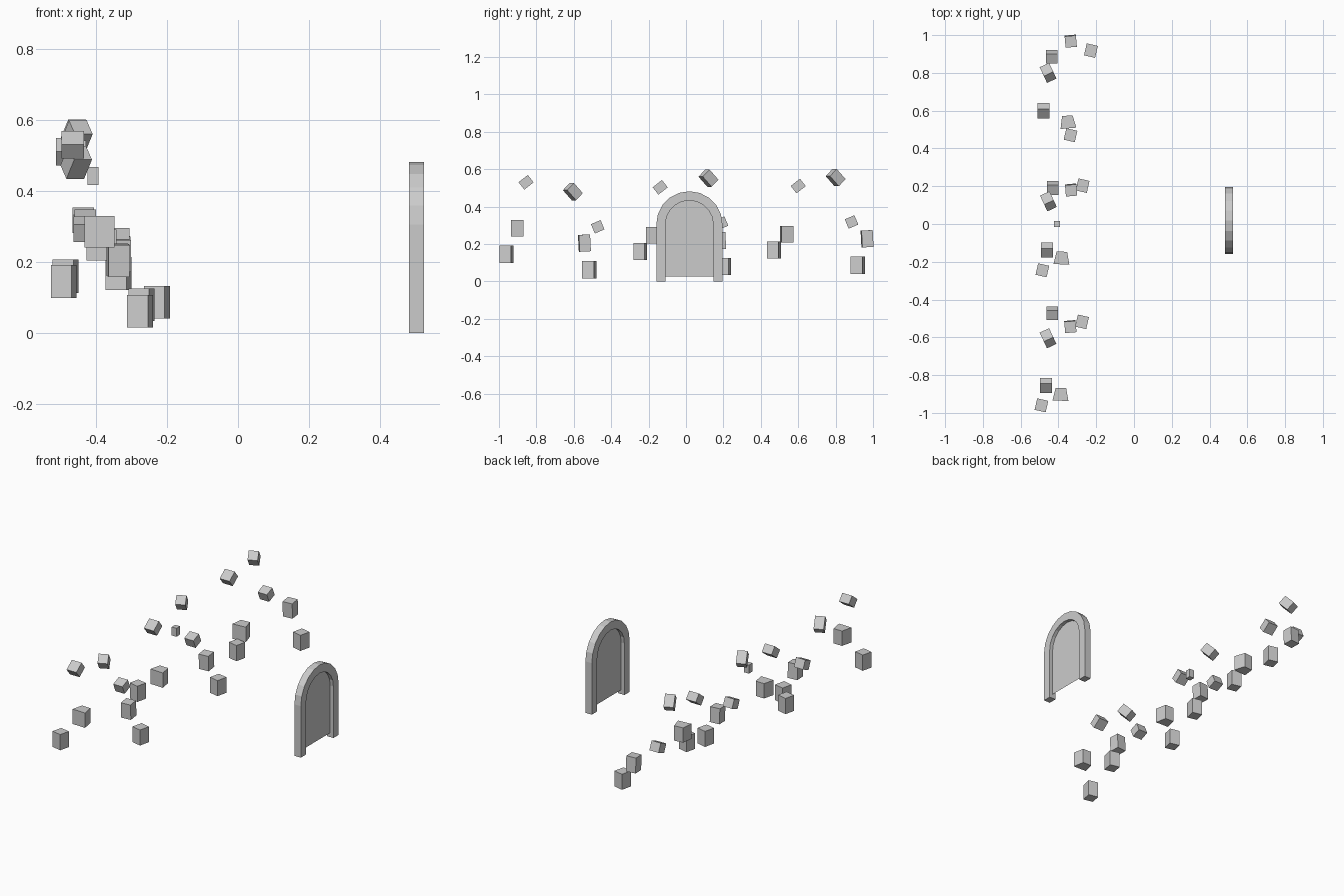
import bpy, bmesh
from math import sin, cos, pi, radians
from mathutils import Vector, Euler

if "Cube" in bpy.data.objects:
    bpy.data.objects.remove(bpy.data.objects["Cube"])


def mesh_object(name, verts, faces):
    me = bpy.data.meshes.new(name)
    me.from_pydata(verts, [], faces)
    bm = bmesh.new()
    bm.from_mesh(me)
    bmesh.ops.recalc_face_normals(bm, faces=bm.faces)
    bm.to_mesh(me)
    bm.free()
    ob = bpy.data.objects.new(name, me)
    bpy.context.collection.objects.link(ob)
    return ob


def stone(name, loc, size, rot=(0, 0, 0), back=1.0):
    """Box stone; 'back' narrows the +y side."""
    bm = bmesh.new()
    bmesh.ops.create_cube(bm, size=1)
    for v in bm.verts:
        v.co = Vector(v.co) * 1.0
        v.co.x *= size[0] * (back if v.co.y > 0 else 1)
        v.co.y *= size[1]
        v.co.z *= size[2]
    me = bpy.data.meshes.new(name)
    bm.to_mesh(me)
    bm.free()
    ob = bpy.data.objects.new(name, me)
    ob.location = loc
    ob.rotation_euler = Euler([radians(a) for a in rot])
    bpy.context.collection.objects.link(ob)


# four-stone clusters: low, middle, upper and tilted top stone
four = [
    [(-.228, .918, .087), (-.335, .968, .228), (-.435, .885, .318), (-.455, .80, .555)],
    [(-.272, .203, .080), (-.333, .180, .218), (-.430, .190, .312), (-.453, .12, .552)],
    [(-.275, -.518, .062), (-.337, -.543, .205), (-.432, -.472, .292), (-.455, -.605, .480)],
]
for i, (low, mid, up, top) in enumerate(four):
    stone(f"low_stone_{i}", low, (.06, .065, .092), (0, 0, -13))
    stone(f"middle_stone_{i}", mid, (.06, .06, .09), (3, 0, 5))
    stone(f"upper_stone_{i}", up, (.06, .056, .054), (23, 0, 0))
    stone(f"top_stone_{i}", top, (.055, .075, .055), (-46, 0, 25))

# three-stone clusters: low, tapered middle and tilted top stone
three = [
    [(-.336, .470, .168), (-.350, .540, .252), (-.480, .600, .510), 5],
    [(-.485, -.245, .160), (-.383, -.180, .248), (-.460, -.138, .503), -2],
    [(-.490, -.960, .145), (-.388, -.902, .285), (-.465, -.855, .530), -2],
]
for i, (low, mid, top, turn) in enumerate(three):
    stone(f"outer_low_stone_{i}", low, (.06, .062, .093), (0, 0, -13))
    stone(f"wedge_stone_{i}", mid, (.084, .067, .088), (0, 0, turn), .66)
    stone(f"outer_top_stone_{i}", top, (.064, .063, .05), (38, 0, 0))

# single small stone
stone("small_stone", (-.408, 0, .442), (.031, .033, .05))

# door arch built of blocks along a leg - half circle - leg path
CY, SPRING, R_IN, R_OUT = .018, .305, .128, .177
X0, X1 = .481, .523
LEG, ARC = 7, 10
path = [(-1, 0, SPRING * i / LEG) for i in range(LEG)]
path += [(cos(a), sin(a), SPRING) for a in (pi - pi * i / ARC for i in range(ARC + 1))]
path += [(1, 0, SPRING * (1 - i / LEG)) for i in range(1, LEG + 1)]


def at(p, r, x):
    return (x, CY + p[0] * r, p[2] + p[1] * r)


BOX = [(0, 1, 2, 3), (4, 5, 6, 7), (0, 1, 5, 4), (1, 2, 6, 5), (2, 3, 7, 6), (3, 0, 4, 7)]
for i, (p, q) in enumerate(zip(path, path[1:])):
    v = [at(s, r, x) for s in (p, q)
         for r, x in ((R_IN, X0), (R_OUT, X0), (R_OUT, X1), (R_IN, X1))]
    mesh_object(f"arch_block_{i}", v, BOX)

# flat door panel in the middle of the arch
pts = [(-1, 0, .025)] + path[LEG:LEG + ARC + 1] + [(1, 0, .025)]
mesh_object("door_panel", [at(p, R_IN, .502) for p in pts], [tuple(range(len(pts)))])
